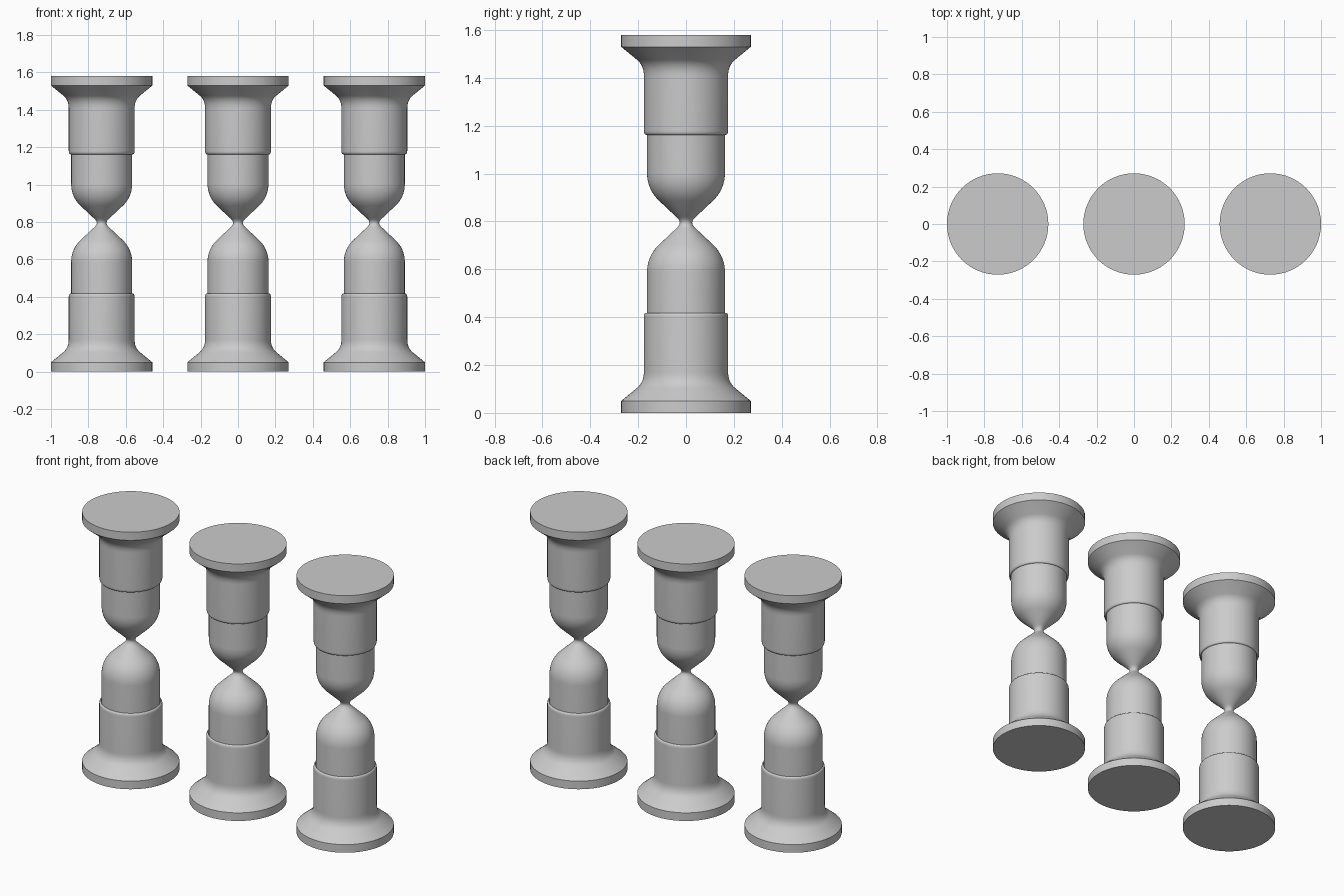
import bpy, bmesh, math

if "Cube" in bpy.data.objects:
    bpy.data.objects.remove(bpy.data.objects["Cube"])

SEG = 64
HEIGHT = 1.58


def bezier(p0, p1, p2, n=8):
    """Points along a quadratic curve in (radius, height)."""
    return [tuple((1 - t) ** 2 * a + 2 * t * (1 - t) * b + t * t * c
                  for a, b, c in zip(p0, p1, p2))
            for t in (i / n for i in range(n + 1))]


def lathe(name, profile, x):
    """Revolve a (radius, height) profile around a vertical axis at x."""
    bm = bmesh.new()
    rings = []
    for r, z in profile:
        if r == 0:
            rings.append([bm.verts.new((0, 0, z))] * SEG)
        else:
            rings.append([bm.verts.new((r * math.cos(2 * math.pi * i / SEG),
                                        r * math.sin(2 * math.pi * i / SEG), z))
                          for i in range(SEG)])
    for a, b in zip(rings, rings[1:]):
        for i in range(SEG):
            j = (i + 1) % SEG
            bm.faces.new(list(dict.fromkeys((a[i], a[j], b[j], b[i]))))
    bmesh.ops.recalc_face_normals(bm, faces=bm.faces)
    mesh = bpy.data.meshes.new(name)
    bm.to_mesh(mesh)
    bm.free()
    obj = bpy.data.objects.new(name, mesh)
    bpy.context.collection.objects.link(obj)
    obj.location.x = x
    bpy.ops.object.select_all(action='DESELECT')
    obj.select_set(True)
    bpy.context.view_layer.objects.active = obj
    bpy.ops.object.shade_smooth_by_angle(angle=math.radians(35))
    return obj


# Flared cap with a rounded socket lip
cap = [(0, 0), (0.271, 0), (0.271, 0.05)]
cap += bezier((0.205, 0.104), (0.176, 0.128), (0.176, 0.172))
cap += bezier((0.176, 0.400), (0.176, 0.417), (0.166, 0.418), 5)
cap += [(0.166, 0.400), (0, 0.400)]
top_cap = [(r, HEIGHT - z) for r, z in cap]

# Glass: straight bulb, rounded shoulder, cone and narrow neck
MID = 0.795
half = [(0, 0.36), (0.163, 0.36)]
half += bezier((0.163, 0.585), (0.163, 0.655), (0.113, 0.703), 12)
half += bezier((0.046, 0.766), (0.026, 0.782), (0.026, MID), 6)
glass = half + [(r, 2 * MID - z) for r, z in reversed(half[:-1])]

# Three hourglasses in a row
for side, x in (("left", -0.729), ("middle", 0), ("right", 0.729)):
    lathe(f"bottom_cap_{side}", cap, x)
    lathe(f"top_cap_{side}", top_cap, x)
    lathe(f"glass_{side}", glass, x)
